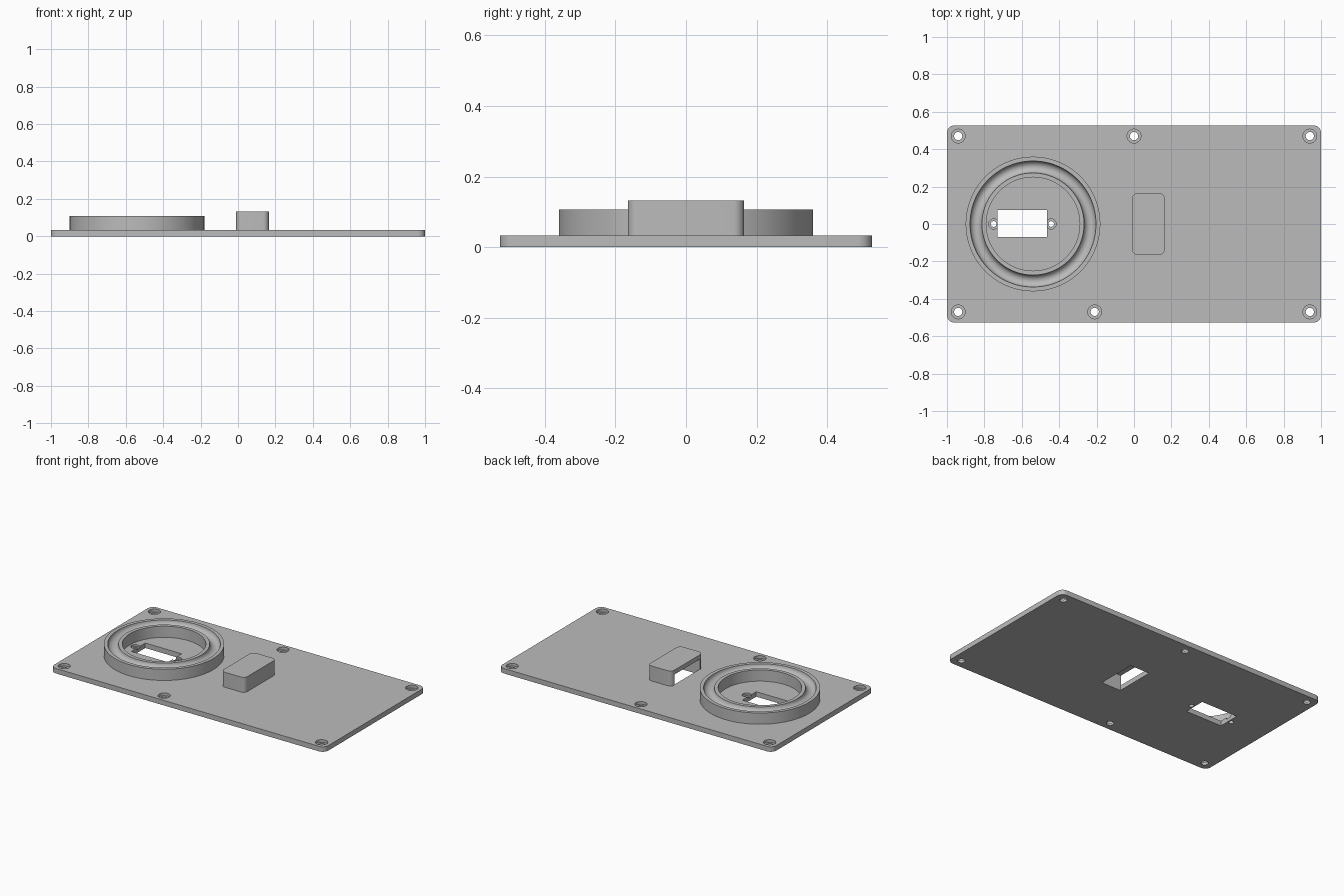
import bpy, bmesh
from math import sin, cos, pi, radians

cube = bpy.data.objects.get("Cube")
if cube:
    bpy.data.objects.remove(cube, do_unlink=True)

grey = bpy.data.materials.new("plain grey")
grey.use_nodes = True
GREY = (0.5, 0.5, 0.5, 1)
grey.diffuse_color = GREY
grey.node_tree.nodes["Principled BSDF"].inputs["Base Color"].default_value = GREY

TOP = 0.033          # plate thickness
RING_X = -0.54       # ring centre


def finish(name, bm):
    bmesh.ops.recalc_face_normals(bm, faces=bm.faces)
    mesh = bpy.data.meshes.new(name)
    bm.to_mesh(mesh)
    bm.free()
    mesh.materials.append(grey)
    ob = bpy.data.objects.new(name, mesh)
    bpy.context.collection.objects.link(ob)
    return ob


def block(name, x0, x1, y0, y1, z0, z1, radius=0):
    """Box with optionally rounded vertical edges."""
    bm = bmesh.new()
    bmesh.ops.create_cube(bm, size=1)
    for v in bm.verts:
        v.co.x = x1 if v.co.x > 0 else x0
        v.co.y = y1 if v.co.y > 0 else y0
        v.co.z = z1 if v.co.z > 0 else z0
    if radius:
        upright = [e for e in bm.edges
                   if abs(e.verts[0].co.z - e.verts[1].co.z) > 0.001]
        bmesh.ops.bevel(bm, geom=upright, offset=radius, segments=8,
                        profile=0.5, affect='EDGES')
    return finish(name, bm)


def lathe(name, profile, x, y, steps):
    """Closed radius/height profile spun about a vertical axis."""
    bm = bmesh.new()
    rows = [[bm.verts.new((x + r * cos(a), y + r * sin(a), z)) for r, z in profile]
            for a in (2 * pi * i / steps for i in range(steps))]
    for i in range(steps):
        a, b = rows[i], rows[(i + 1) % steps]
        for j in range(len(profile)):
            k = (j + 1) % len(profile)
            bm.faces.new((a[j], b[j], b[k], a[k]))
    bmesh.ops.remove_doubles(bm, verts=bm.verts, dist=1e-5)
    return finish(name, bm)


def counterbore(x, y, bore, head, depth):
    floor = TOP - depth
    return lathe("bore_cutter", [(0, -0.02), (bore, -0.02), (bore, floor),
                                 (head, floor), (head, 0.06), (0, 0.06)], x, y, 32)


def cut(ob, cutters):
    for c in cutters:
        mod = ob.modifiers.new("cut", 'BOOLEAN')
        mod.operation = 'DIFFERENCE'
        mod.solver = 'EXACT'
        mod.object = c
        bpy.context.view_layer.objects.active = ob
        bpy.ops.object.modifier_apply(modifier=mod.name)
        bpy.data.objects.remove(c, do_unlink=True)


# Base plate with screw holes, servo slot and cable opening
plate = block("base_plate", -1, 1, -0.527, 0.527, 0, TOP, 0.04)
screws = [(sx * 0.94, sy * 0.47) for sx in (-1, 1) for sy in (-1, 1)]
screws += [(0, 0.47), (-0.21, -0.47)]
cutters = [counterbore(x, y, 0.022, 0.037, 0.018) for x, y in screws]
cutters += [counterbore(x, 0, 0.015, 0.027, 0.012) for x in (-0.75, -0.443)]
cutters.append(block("slot_cutter", -0.73, -0.464, -0.07, 0.075, -0.02, 0.06))
cutters.append(block("opening_cutter", -0.005, 0.137, -0.132, 0.132, -0.02, 0.06))
cut(plate, cutters)

# Bearing ring with a half-round groove in its top
RIM, MID, GROOVE = 0.107, 0.305, 0.032
profile = [(0.25, TOP), (0.36, TOP), (0.36, RIM)]
profile += [(MID + GROOVE * cos(a), RIM - GROOVE * sin(a))
            for a in (pi * i / 12 for i in range(13))]
profile.append((0.25, RIM))
ring = lathe("bearing_ring", profile, RING_X, 0, 96)

# Hollow cable cover, open toward the ring
cover = block("cable_cover", -0.01, 0.165, -0.165, 0.165, TOP, 0.132, 0.03)
cut(cover, [block("cover_cutter", -0.05, 0.137, -0.132, 0.132, -0.02, 0.103)])

# Smooth the round walls, keep the edges sharp
bpy.ops.object.select_all(action='DESELECT')
for ob in (plate, ring, cover):
    ob.select_set(True)
bpy.context.view_layer.objects.active = plate
bpy.ops.object.shade_smooth_by_angle(angle=radians(30))
